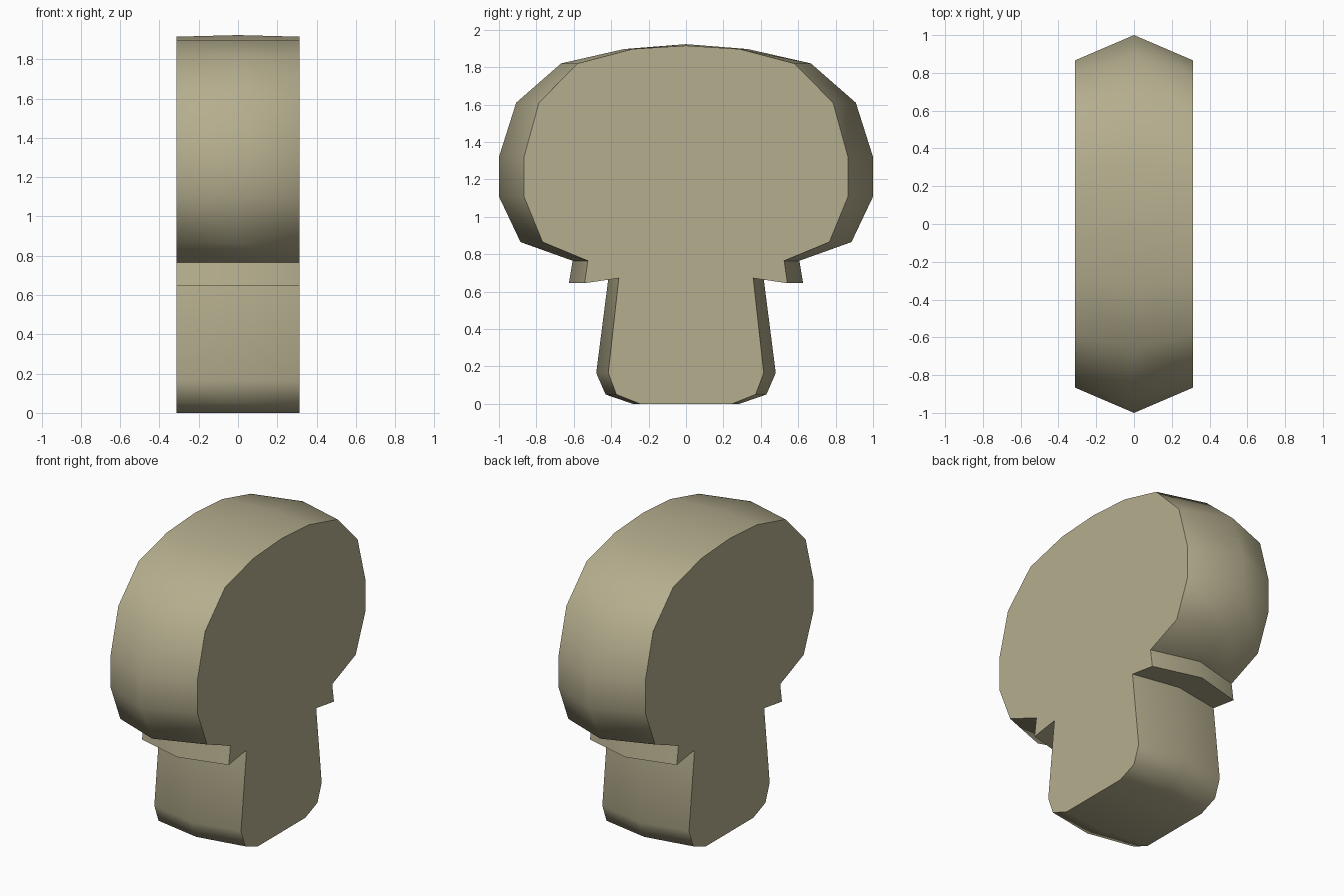
import bpy, bmesh

if "Cube" in bpy.data.objects:
    bpy.data.objects.remove(bpy.data.objects["Cube"])

# Half outline of the mushroom, (y, z) on the middle plane, bottom to top
HALF = [(0.285, 0), (0.43, 0.05), (0.48, 0.165), (0.415, 0.672),      # stem
        (0.626, 0.645), (0.606, 0.765),                              # gill rim
        (0.885, 0.865), (1, 1.108), (1, 1.32), (0.908, 1.61),         # cap
        (0.668, 1.82), (0.33, 1.897)]
CROWN = 1.923
HALF_WIDTH = 0.313
SIDE_SCALE = 0.866   # side outlines are narrower than the middle one

mat = bpy.data.materials.new("olive beige")
mat.diffuse_color = (0.46, 0.42, 0.27, 1)
mat.use_nodes = True
mat.node_tree.nodes["Principled BSDF"].inputs["Base Color"].default_value = mat.diffuse_color


def outline(bm, x, scale, crown):
    """One closed mirrored outline at the given x."""
    pts = HALF + [(0, crown)] + [(-y, z) for y, z in reversed(HALF)]
    return [bm.verts.new((x, y * scale, z)) for y, z in pts]


# Mushroom body: three outlines bridged across x, flat sides
bm = bmesh.new()
left = outline(bm, -HALF_WIDTH, SIDE_SCALE, CROWN - 0.008)
middle = outline(bm, 0, 1, CROWN)
right = outline(bm, HALF_WIDTH, SIDE_SCALE, CROWN - 0.008)
for a, b in ((left, middle), (middle, right)):
    n = len(a)
    for i in range(n):
        j = (i + 1) % n
        bm.faces.new((a[i], a[j], b[j], b[i]))
bm.faces.new(left)
bm.faces.new(right)
bmesh.ops.recalc_face_normals(bm, faces=bm.faces)

mesh = bpy.data.meshes.new("mushroom")
bm.to_mesh(mesh)
bm.free()
mesh.materials.append(mat)
body = bpy.data.objects.new("mushroom", mesh)
bpy.context.collection.objects.link(body)

# Smooth across the rounded band, sharp at the flat sides and rim
bpy.context.view_layer.objects.active = body
body.select_set(True)
bpy.ops.object.shade_smooth_by_angle(angle=0.9)
